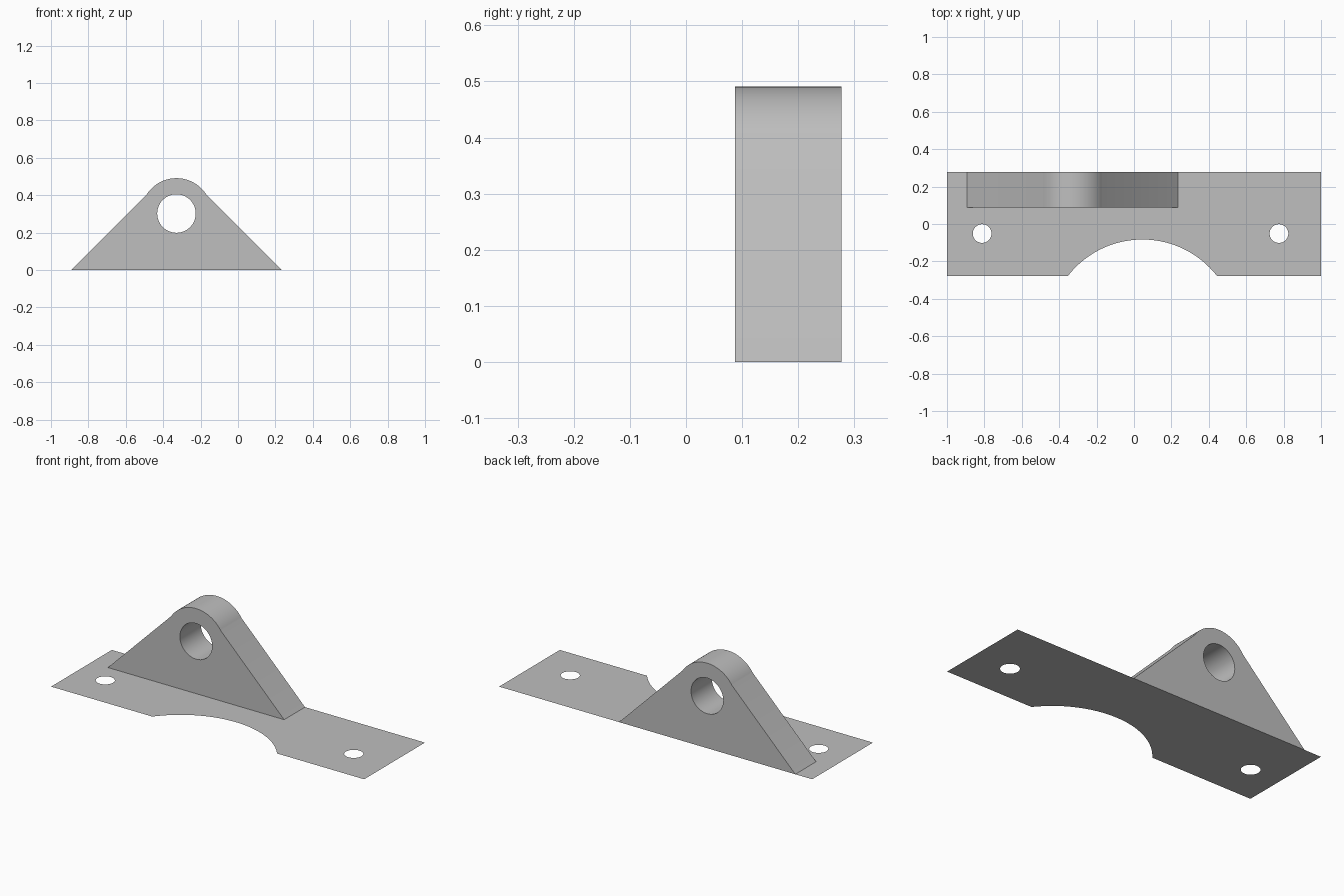
import bpy
import bmesh
from math import atan2, cos, pi, sin
from mathutils import Vector

if "Cube" in bpy.data.objects:
    bpy.data.objects.remove(bpy.data.objects["Cube"])

GREY = (0.52, 0.52, 0.52, 1)
grey = bpy.data.materials.new("plain grey")
grey.use_nodes = True
grey.diffuse_color = GREY
grey.node_tree.nodes["Principled BSDF"].inputs["Base Color"].default_value = GREY


def arc(cx, cy, r, start, end, steps):
    """Points along an arc, both ends included."""
    angles = [start + (end - start) * i / steps for i in range(steps + 1)]
    return [(cx + r * cos(a), cy + r * sin(a)) for a in angles]


def circle(cx, cy, r, steps=48):
    return arc(cx, cy, r, 0, 2 * pi, steps)[:-1]


def fill_loops(bm, loops, place):
    """Fill the first loop, with the others as holes; return vertex loops."""
    rings, edges = [], []
    for loop in loops:
        ring = [bm.verts.new(place(p)) for p in loop]
        edges += [bm.edges.new((v, ring[i - 1])) for i, v in enumerate(ring)]
        rings.append(ring)
    bmesh.ops.triangle_fill(bm, edges=edges, use_beauty=True)
    return rings


def finish(bm, name):
    mesh = bpy.data.meshes.new(name)
    bm.to_mesh(mesh)
    bm.free()
    mesh.materials.append(grey)
    obj = bpy.data.objects.new(name, mesh)
    bpy.context.collection.objects.link(obj)
    bpy.ops.object.select_all(action="DESELECT")
    obj.select_set(True)
    bpy.context.view_layer.objects.active = obj
    bpy.ops.object.shade_smooth_by_angle(angle=0.2)
    return obj


HALF_DEPTH = 0.277

# Base sheet: rectangle with a shallow round cutout in front and two bolt holes
cut_x, cut_y, cut_r = 0.045, -0.588, 0.505
a = atan2(-HALF_DEPTH - cut_y, 0.398)
outline = [(1, -HALF_DEPTH), (1, HALF_DEPTH), (-1, HALF_DEPTH), (-1, -HALF_DEPTH)]
outline += arc(cut_x, cut_y, cut_r, pi - a, a, 48)
holes = [circle(x, -0.051, 0.05) for x in (-0.812, 0.775)]
bm = bmesh.new()
fill_loops(bm, [outline] + holes, lambda p: Vector((p[0], p[1], 0)))
for f in bm.faces:
    f.normal_update()
    if f.normal.z < 0:
        f.normal_flip()
finish(bm, "base_sheet")

# Upright lug: sloped sides, rounded top and a cross bore
lug_x, lug_z, lug_r = -0.329, 0.302, 0.189
a = atan2(0.103, 0.159)
profile = [(lug_x - 0.563, 0), (lug_x + 0.563, 0)]
profile += arc(lug_x, lug_z, lug_r, a, pi - a, 40)
bore = circle(lug_x, lug_z, 0.103, 64)
bm = bmesh.new()
front, back = [
    fill_loops(bm, [profile, bore], lambda p: Vector((p[0], y, p[1])))
    for y in (0.087, HALF_DEPTH)
]
for near, far in zip(front, back):
    for i in range(len(near)):
        quad = (near[i - 1], near[i], far[i], far[i - 1])
        # The underside is closed by the sheet
        if any(v.co.z > 0.001 for v in quad):
            bm.faces.new(quad)
bmesh.ops.recalc_face_normals(bm, faces=bm.faces)
finish(bm, "lug")
